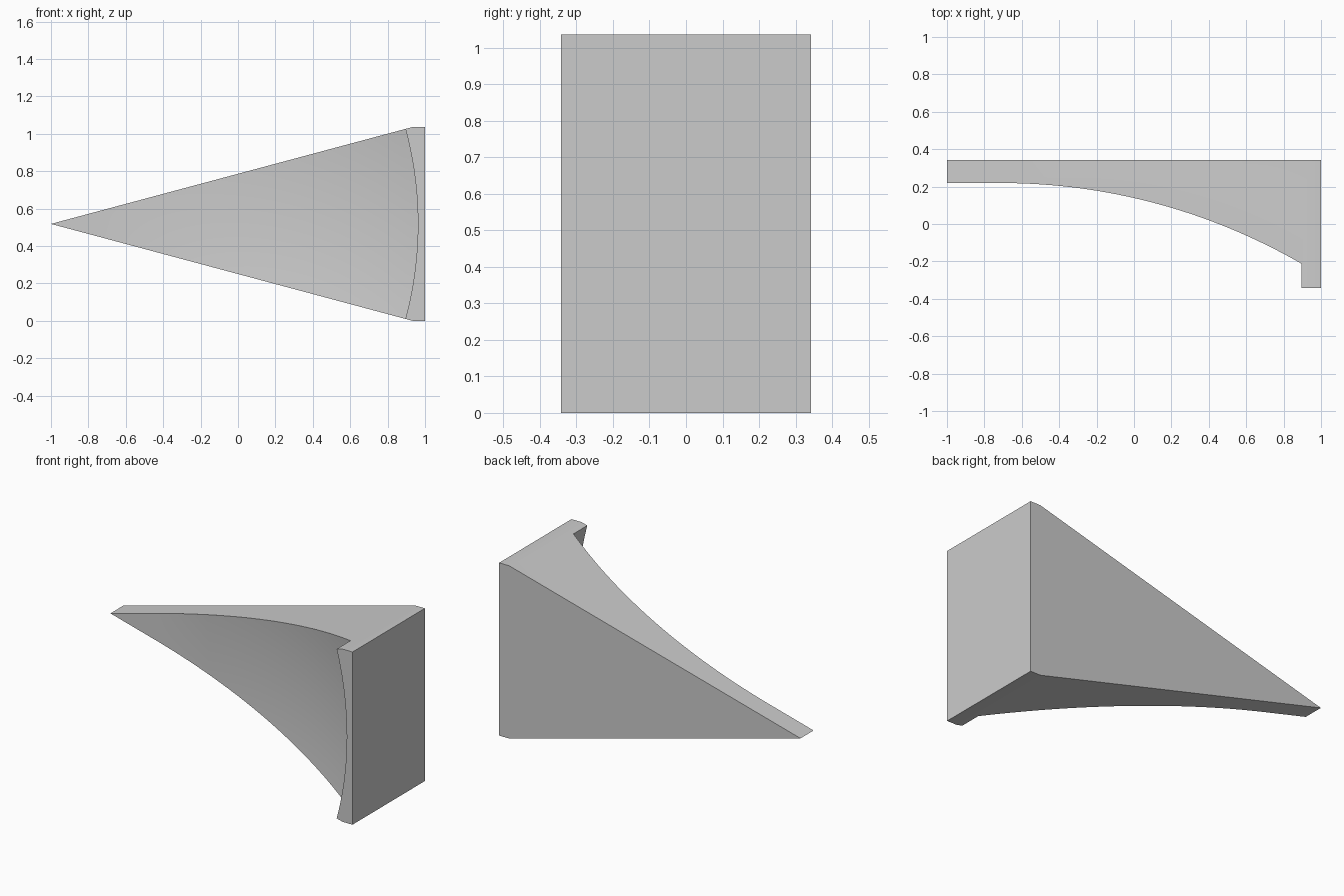
import bpy, bmesh
from math import sin, cos, tan, radians, sqrt, atan

if "Cube" in bpy.data.objects:
    bpy.data.objects.remove(bpy.data.objects["Cube"])

BACK, FRONT, FLOOR = 0.343, -0.343, 0.219   # depths of back, lip and dish centre
MID_Z = 0.518                               # height of the wedge tip
HALF = radians(15)                          # half the wedge angle
RIM, FLAT, CURVE = 1.962, 0.3, 3.42         # rim radius, flat centre, dish curvature
DISH_STEPS, ANGLE_STEPS = 40, 24


def dish_depth(r):
    d = max(r - FLAT, 0)
    return FLOOR - (CURVE - sqrt(CURVE * CURVE - d * d))


def outer_radius(a):
    # square end of the wedge, with short level edges beside the corners
    return min(2 / cos(a), MID_Z / max(abs(sin(a)), 0.001))


def section(a):
    # radial section from the tip, over the dish and lip, to the back
    pts = [(RIM * i / DISH_STEPS, dish_depth(RIM * i / DISH_STEPS))
           for i in range(DISH_STEPS + 1)]
    end = outer_radius(a)
    pts += [(RIM, FRONT), (end, FRONT), (end, BACK), (0, BACK)]
    return [(r * cos(a) - 1, y, MID_Z + r * sin(a)) for r, y in pts]


# Angles across the wedge, including the two corners of the square end
corner = atan(MID_Z / 2)
angles = [-HALF] + [corner * (2 * i / ANGLE_STEPS - 1)
                    for i in range(ANGLE_STEPS + 1)] + [HALF]

bm = bmesh.new()
columns = [[bm.verts.new(p) for p in section(a)] for a in angles]

# Dish, lip and outer end
for left, right in zip(columns, columns[1:]):
    for i in range(len(left) - 2):
        bm.faces.new((left[i], left[i + 1], right[i + 1], right[i]))

# Flat sides and back
bm.faces.new(columns[0])
bm.faces.new(columns[-1])
bm.faces.new([c[-2] for c in columns] + [columns[0][-1]])
bmesh.ops.remove_doubles(bm, verts=bm.verts[:], dist=0.0001)
bmesh.ops.recalc_face_normals(bm, faces=bm.faces[:])

mesh = bpy.data.meshes.new("dish_wedge")
bm.to_mesh(mesh)
bm.free()
wedge = bpy.data.objects.new("dish_wedge", mesh)
bpy.context.collection.objects.link(wedge)

# Single grey material
grey = bpy.data.materials.new("light_grey")
grey.use_nodes = True
colour = (0.6, 0.6, 0.6, 1)
grey.diffuse_color = colour
grey.node_tree.nodes["Principled BSDF"].inputs["Base Color"].default_value = colour
mesh.materials.append(grey)

# Smooth dish with sharp edges
bpy.ops.object.select_all(action="DESELECT")
wedge.select_set(True)
bpy.context.view_layer.objects.active = wedge
bpy.ops.object.shade_smooth_by_angle(angle=radians(30))
